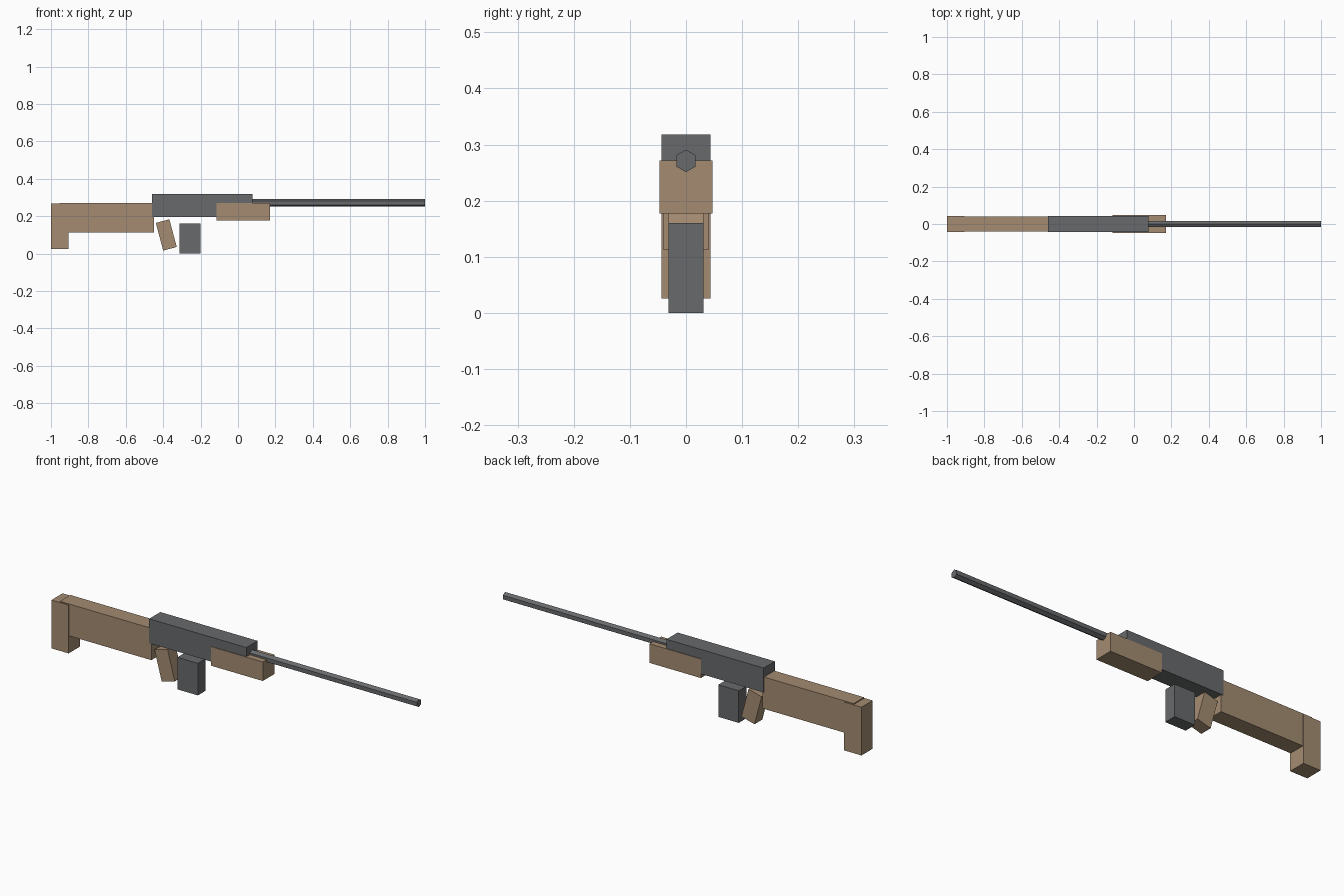
import bpy
import math

if "Cube" in bpy.data.objects:
    bpy.data.objects.remove(bpy.data.objects["Cube"])


def material(name, rgb):
    m = bpy.data.materials.new(name)
    m.diffuse_color = (*rgb, 1.0)
    m.use_nodes = True
    m.node_tree.nodes["Principled BSDF"].inputs["Base Color"].default_value = m.diffuse_color
    return m


STEEL = material("dark steel", (0.14, 0.143, 0.15))
WOOD = material("tan wood", (0.37, 0.26, 0.165))


def box(name, x, z, half_y, mat, tilt=0.0):
    """Box spanning x and z ranges, centred on y, tilted about y."""
    bpy.ops.mesh.primitive_cube_add(
        size=1, location=(sum(x) / 2, 0, sum(z) / 2), rotation=(0, tilt, 0))
    ob = bpy.context.object
    ob.name = name
    ob.scale = (x[1] - x[0], 2 * half_y, z[1] - z[0])
    bpy.ops.object.transform_apply(location=False, rotation=False, scale=True)
    ob.data.materials.append(mat)
    return ob


# Metal body and magazine
box("receiver", (-0.46, 0.077), (0.196, 0.318), 0.044, STEEL)
box("magazine", (-0.313, -0.2), (0.0, 0.16), 0.031, STEEL)

# Wooden furniture
box("stock", (-0.955, -0.45), (0.113, 0.272), 0.041, WOOD)
box("butt", (-1.0, -0.905), (0.026, 0.267), 0.044, WOOD)
box("handguard", (-0.115, 0.17), (0.177, 0.272), 0.047, WOOD)
box("grip", (-0.421, -0.346), (0.0235, 0.1765), 0.031, WOOD, math.radians(-15))

# Six-sided barrel with an edge on top
x0, x1 = 0.06, 1.0
bpy.ops.mesh.primitive_cylinder_add(
    vertices=6, radius=0.02, depth=x1 - x0,
    location=((x0 + x1) / 2, 0, 0.271), rotation=(0, math.pi / 2, 0))
barrel = bpy.context.object
barrel.name = "barrel"
# A vertex must point straight up after the turn
if max((barrel.matrix_basis @ v.co).z for v in barrel.data.vertices) < 0.29:
    barrel.rotation_euler = (math.pi / 2, math.pi / 2, 0)
    for v in barrel.data.vertices:
        v.co.x, v.co.y = v.co.y, -v.co.x
    barrel.rotation_euler = (0, math.pi / 2, 0)
barrel.data.materials.append(STEEL)
